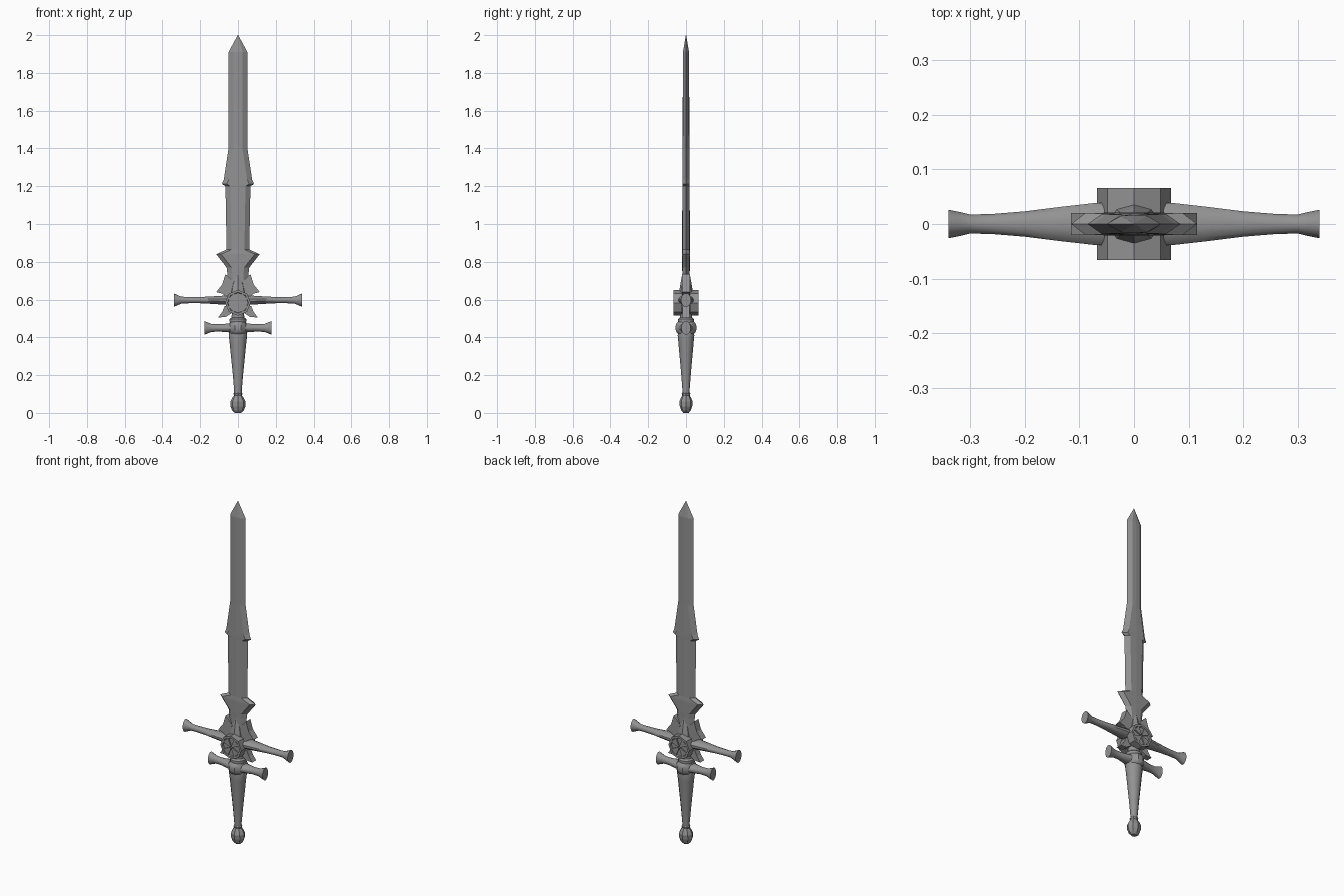
import bpy, bmesh, math
from mathutils import Matrix, Vector

if "Cube" in bpy.data.objects:
    bpy.data.objects.remove(bpy.data.objects["Cube"])

steel = bpy.data.materials.new("grey steel")
steel.diffuse_color = (0.29, 0.29, 0.29, 1)
steel.use_nodes = True
steel.node_tree.nodes["Principled BSDF"].inputs["Base Color"].default_value = steel.diffuse_color


def finish(name, bm, smooth=None):
    bmesh.ops.recalc_face_normals(bm, faces=bm.faces[:])
    me = bpy.data.meshes.new(name)
    bm.to_mesh(me)
    bm.free()
    ob = bpy.data.objects.new(name, me)
    bpy.context.collection.objects.link(ob)
    me.materials.append(steel)
    if smooth:
        bpy.ops.object.select_all(action='DESELECT')
        ob.select_set(True)
        bpy.context.view_layer.objects.active = ob
        bpy.ops.object.shade_smooth_by_angle(angle=math.radians(smooth))
    return ob


def loft(name, rings, smooth=None):
    """Skin a list of equal-length point rings and cap both ends."""
    bm = bmesh.new()
    vs = [[bm.verts.new(p) for p in r] for r in rings]
    n = len(vs[0])
    for a, b in zip(vs, vs[1:]):
        for i in range(n):
            j = (i + 1) % n
            bm.faces.new((a[i], a[j], b[j], b[i]))
    bm.faces.new(vs[0])
    bm.faces.new(vs[-1])
    return finish(name, bm, smooth)


def turned(name, profile, n=12, smooth=None):
    """Upright part: profile rows are (z, half width x, half depth y)."""
    rings = []
    for z, a, b in profile:
        rings.append([(a * math.cos(t), b * math.sin(t), z)
                      for t in (2 * math.pi * i / n for i in range(n))])
    return loft(name, rings, smooth)


def crossbar(name, z, half, n=12, smooth=40):
    """Bar along x: rows are (x, half depth y, half height z), mirrored."""
    rows = [(-x, a, b) for x, a, b in reversed(half) if x > 0] + half
    rings = []
    for x, a, b in rows:
        rings.append([(x, a * math.cos(t), z + b * math.sin(t))
                      for t in (2 * math.pi * (i + .5) / n for i in range(n))])
    return loft(name, rings, smooth)


def plate(name, pts, y0, y1):
    """Flat outline in x, z extruded from y0 to y1."""
    return loft(name, [[(x, y, z) for x, z in pts] for y in (y0, y1)])


# blade: ridged section, (z, half width, half thickness)
blade = [(0.60, .050, .018), (0.74, .056, .018), (0.77, .060, .019), (0.84, .115, .020),
         (0.865, .060, .019), (1.20, .066, .018), (1.212, .085, .018),
         (1.235, .075, .018), (1.40, .050, .017), (1.91, .050, .015), (2.0, .001, .001)]
rings = []
for z, w, t in blade:
    f = max(w - .026, w * .3)
    rings.append([(-w, 0, z), (-f, -t, z), (0, -t * 1.08, z), (f, -t, z),
                  (w, 0, z), (f, t, z), (0, t * 1.08, z), (-f, t, z)])
loft("blade", rings)

# collar that holds the blade
turned("blade_collar", [(.57, .05, .042), (.64, .045, .037), (.68, .036, .030),
                        (.73, .012, .021)], 8)

# wings above the main guard and claws below it
wing = [(.02, .60), (.06, .615), (.085, .632), (.115, .64), (.083, .68), (.066, .735), (.03, .70)]
claw = [(.02, .58), (.07, .565), (.083, .535), (.105, .505), (.065, .508), (.03, .53)]
for side, s in (("left", -1), ("right", 1)):
    plate("wing_" + side, [(s * x, z) for x, z in wing], -.02, .02)
    plate("claw_" + side, [(s * x, z) for x, z in claw], -.018, .018)

# main guard with flared ends
crossbar("main_guard", .597, [(0, .042, .026), (.07, .040, .025), (.13, .033, .021),
                              (.20, .024, .017), (.26, .019, .017), (.30, .018, .019),
                              (.32, .023, .028), (.34, .027, .037)])

# medallions on both faces: octagonal disc, raised rim and four petals
MZ, MR = .583, .068
for side, s in (("front", -1), ("back", 1)):
    def ring(r, y):
        return [(r * math.cos(k * math.pi / 4), s * y, MZ + r * math.sin(k * math.pi / 4))
                for k in range(8)]
    loft("medallion_" + side, [ring(MR, .02), ring(MR, .066), ring(.056, .066), ring(.053, .058)])
    for k in range(4):
        a = k * math.pi / 2 + math.pi / 4
        shape = [(.006, -.004), (.050, -.022), (.050, .022), (.006, .004)]
        pts = [(u * math.cos(a) - v * math.sin(a), MZ + u * math.sin(a) + v * math.cos(a))
               for u, v in shape]
        plate("petal_%s_%d" % (side, k), pts, s * .056, s * .065)

# neck between the guards
turned("neck", [(.46, .040, .040), (.485, .044, .042), (.497, .044, .042), (.505, .034, .032),
                (.53, .032, .030), (.58, .036, .034)], 12, 35)

# lower guard
crossbar("lower_guard", .450, [(0, .040, .025), (.05, .034, .024), (.10, .022, .020),
                               (.14, .020, .022), (.16, .023, .030), (.177, .026, .037)])
turned("lower_guard_boss", [(.412, .036, .036), (.425, .046, .052), (.44, .050, .058),
                            (.462, .050, .058), (.478, .044, .050), (.488, .034, .036)], 10, 30)

# grip
turned("grip", [(.085, .020, .019), (.12, .020, .019), (.20, .027, .025), (.30, .037, .034),
                (.38, .045, .041), (.41, .049, .044), (.43, .046, .042)], 12, 35)

# faceted pommel
turned("pommel", [(0, .016, .014), (.012, .030, .025), (.035, .040, .033), (.06, .040, .035),
                  (.08, .030, .027), (.092, .021, .020), (.102, .024, .023), (.11, .019, .018)], 8)
